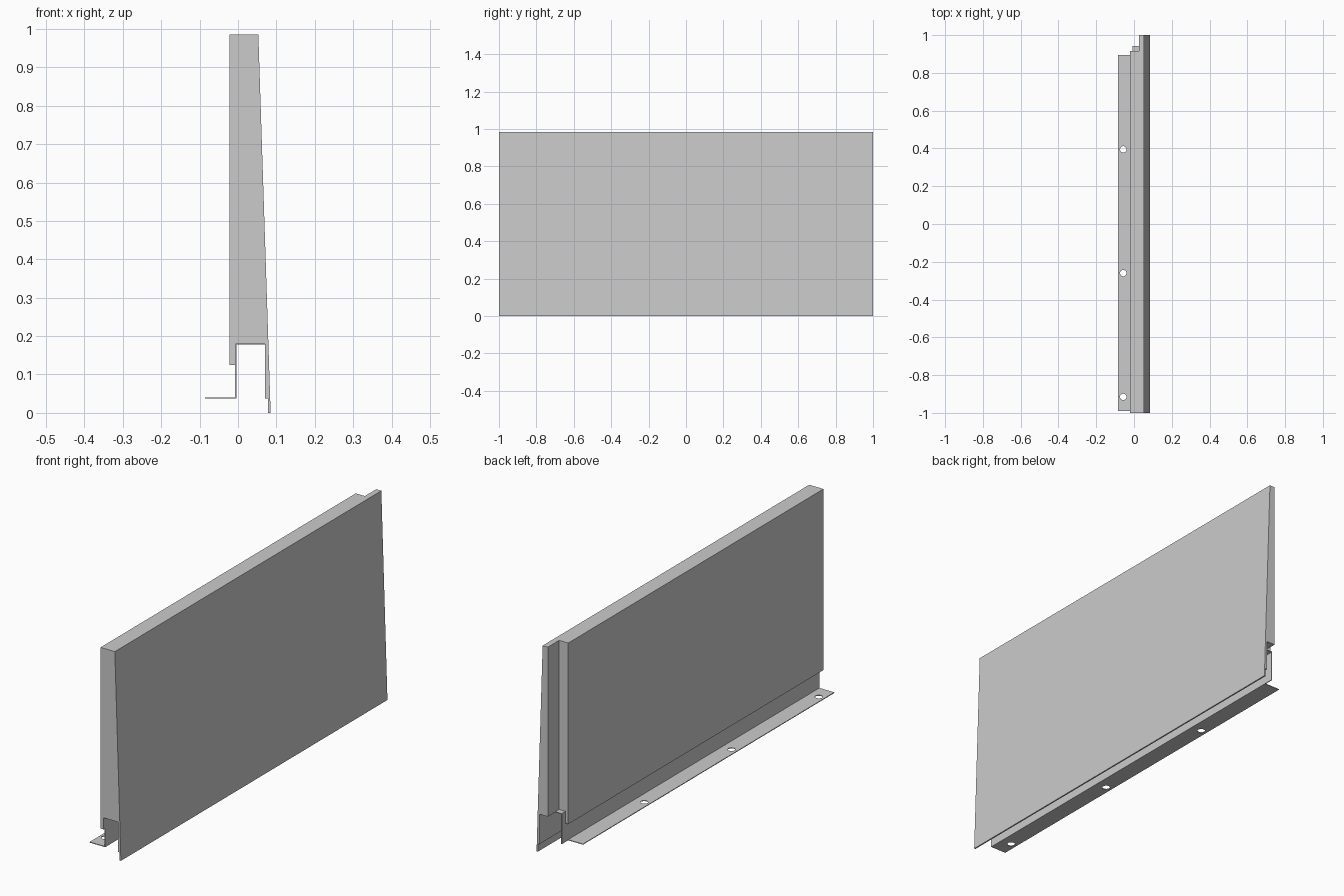
import bpy, bmesh
from mathutils import Matrix

if "Cube" in bpy.data.objects:
    bpy.data.objects.remove(bpy.data.objects["Cube"])


def finish(name, bm):
    bmesh.ops.recalc_face_normals(bm, faces=bm.faces)
    mesh = bpy.data.meshes.new(name)
    bm.to_mesh(mesh)
    bm.free()
    obj = bpy.data.objects.new(name, mesh)
    bpy.context.collection.objects.link(obj)
    return obj


def extrude_profile(name, profile, y0, y1):
    """Extrude an x-z outline along y."""
    bm = bmesh.new()
    face = bm.faces.new([bm.verts.new((x, y0, z)) for x, z in profile])
    ext = bmesh.ops.extrude_face_region(bm, geom=[face])
    moved = [v for v in ext["geom"] if isinstance(v, bmesh.types.BMVert)]
    bmesh.ops.translate(bm, verts=moved, vec=(0, y1 - y0, 0))
    return finish(name, bm)


def cut(obj, cutter):
    cutter.hide_render = True
    cutter.hide_set(True)
    mod = obj.modifiers.new("cut", 'BOOLEAN')
    mod.operation = 'DIFFERENCE'
    mod.solver = 'EXACT'
    mod.object = cutter


# Tapered panel with a downturned front skin
panel = extrude_profile("panel", [
    (-0.022, 0.125), (-0.006, 0.125), (-0.006, 0.18), (0.07, 0.18),
    (0.07, 0.038), (0.078, 0.038), (0.078, 0), (0.085, 0),
    (0.053, 0.985), (-0.022, 0.985)], -1, 1)

# Rebate along the rear vertical edge
cut(panel, extrude_profile("rebate_cutter", [
    (-0.2, -0.1), (0.026, -0.1), (0.026, 1.1), (-0.2, 1.1)], 0.915, 1.1))

# Folded sheet lining the underside of the panel
extrude_profile("channel_sheet", [
    (-0.008, 0.037), (-0.0045, 0.037), (-0.0045, 0.178), (0.072, 0.178),
    (0.072, 0.182), (-0.008, 0.182)], -0.99, 0.943)

# Fixing flange with three bolt holes
flange = extrude_profile("fixing_flange", [
    (-0.086, 0.037), (-0.006, 0.037), (-0.006, 0.0405), (-0.086, 0.0405)],
    -0.99, 0.896)
bm = bmesh.new()
for y in (-0.915, -0.26, 0.395):
    bmesh.ops.create_cone(bm, cap_ends=True, segments=24, radius1=0.017,
                          radius2=0.017, depth=0.04,
                          matrix=Matrix.Translation((-0.057, y, 0.039)))
cut(flange, finish("bolt_hole_cutter", bm))
